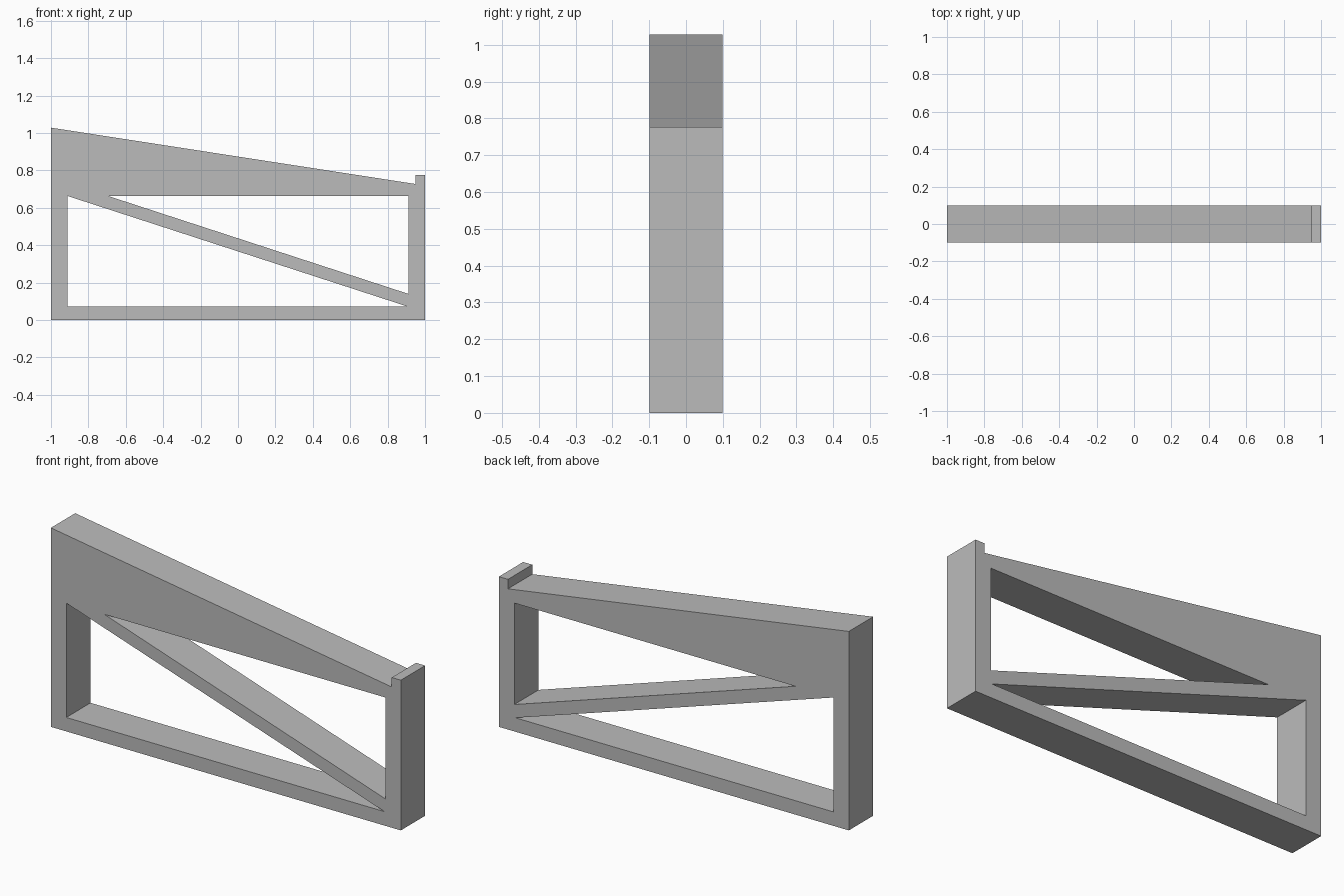
import bpy
import bmesh

cube = bpy.data.objects.get("Cube")
if cube:
    bpy.data.objects.remove(cube, do_unlink=True)

HALF_DEPTH = 0.099

# Side profile: sloping top with a raised lip at the low end
outline = [(-1, 0), (1, 0), (1, 0.776), (0.948, 0.776), (0.948, 0.727), (-1, 1.028)]
# Two triangular openings, leaving a diagonal brace between them
lower_opening = [(-0.912, 0.072), (0.906, 0.072), (-0.912, 0.663)]
upper_opening = [(0.912, 0.139), (0.912, 0.663), (-0.695, 0.663)]


def add_loop(bm, points):
    verts = [bm.verts.new((x, -HALF_DEPTH, z)) for x, z in points]
    return [bm.edges.new((a, b)) for a, b in zip(verts, verts[1:] + verts[:1])]


def flat_material(name, color):
    mat = bpy.data.materials.new(name)
    mat.use_nodes = True
    mat.diffuse_color = color
    mat.node_tree.nodes["Principled BSDF"].inputs["Base Color"].default_value = color
    return mat


# Fill the profile around its openings, then extrude it to full depth
bm = bmesh.new()
edges = []
for loop in (outline, lower_opening, upper_opening):
    edges += add_loop(bm, loop)
bmesh.ops.triangle_fill(bm, use_beauty=True, edges=edges, normal=(0, -1, 0))
extruded = bmesh.ops.extrude_face_region(bm, geom=bm.faces[:], use_keep_orig=True)
back = [v for v in extruded["geom"] if isinstance(v, bmesh.types.BMVert)]
bmesh.ops.translate(bm, vec=(0, 2 * HALF_DEPTH, 0), verts=back)
bmesh.ops.recalc_face_normals(bm, faces=bm.faces[:])

mesh = bpy.data.meshes.new("braced_stand_side")
bm.to_mesh(mesh)
bm.free()
mesh.materials.append(flat_material("plain grey", (0.5, 0.5, 0.5, 1)))
stand = bpy.data.objects.new("braced_stand_side", mesh)
bpy.context.collection.objects.link(stand)
